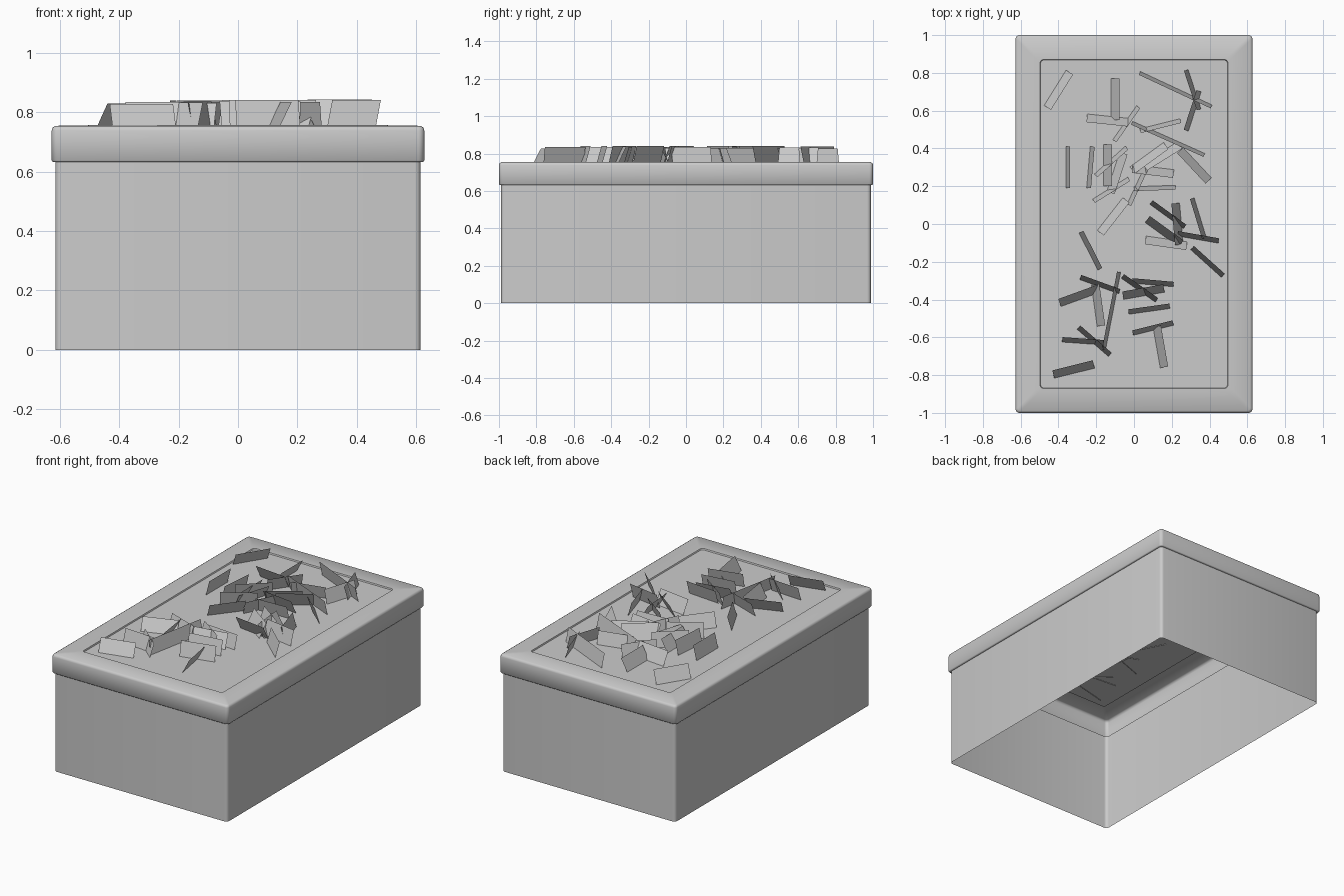
import bpy
import bmesh
import math
import random
from mathutils import Vector

random.seed(4)

default_cube = bpy.data.objects.get("Cube")
if default_cube:
    bpy.data.objects.remove(default_cube, do_unlink=True)

HALF_X, HALF_Y = 0.627, 1.0


def make_material(name, value):
    material = bpy.data.materials.new(name)
    material.use_nodes = True
    colour = (value, value, value, 1)
    material.diffuse_color = colour
    material.node_tree.nodes["Principled BSDF"].inputs["Base Color"].default_value = colour
    return material


grey = make_material("plain grey", 0.6)


def finish(name, bm):
    mesh = bpy.data.meshes.new(name)
    bm.to_mesh(mesh)
    bm.free()
    mesh.materials.append(grey)
    part = bpy.data.objects.new(name, mesh)
    bpy.context.collection.objects.link(part)
    return part


def smooth(part, degrees):
    bpy.ops.object.select_all(action="DESELECT")
    part.select_set(True)
    bpy.context.view_layer.objects.active = part
    bpy.ops.object.shade_smooth_by_angle(angle=math.radians(degrees))


def rounded_ring(bm, inset, z, radius, steps=4):
    """Rounded rectangle of vertices, counter-clockwise seen from above."""
    ring = []
    for corner, (sx, sy) in enumerate(((1, 1), (-1, 1), (-1, -1), (1, -1))):
        cx = sx * (HALF_X - inset - radius)
        cy = sy * (HALF_Y - inset - radius)
        for step in range(steps + 1):
            a = math.radians(90) * (corner + step / steps)
            ring.append(bm.verts.new((cx + radius * math.cos(a), cy + radius * math.sin(a), z)))
    return ring


def loft(name, profile, cap=False):
    """Skin a stack of rounded rectangles given as (inset, height, radius)."""
    bm = bmesh.new()
    rings = [rounded_ring(bm, *section) for section in profile]
    for low, high in zip(rings, rings[1:]):
        for i in range(len(low)):
            j = (i + 1) % len(low)
            bm.faces.new((low[i], low[j], high[j], high[i]))
    if cap:
        bm.faces.new(rings[-1])
    return finish(name, bm)


# Open-bottomed box walls
smooth(loft("box_walls", [(0.012, 0, 0.02), (0.012, 0.635, 0.02)]), 40)

# Overhanging rim with softened edges and a small inner lip
rim = [(0.012, 0.632, 0.02), (0.004, 0.632, 0.02), (0, 0.637, 0.02), (0, 0.738, 0.02),
       (0.003, 0.748, 0.018), (0.012, 0.754, 0.016), (0.13, 0.756, 0.016), (0.133, 0.748, 0.014)]
smooth(loft("rim", rim), 50)

# Flat soil bed inside the rim
loft("soil_bed", [(0.132, 0.748, 0.014)], cap=True)


def add_blades(name, blades, length, lean, side):
    """Thin leaning cards: (x, y, turn); side is the y direction they face."""
    bm = bmesh.new()
    for x, y, turn in blades:
        a = math.radians(turn)
        along = Vector((math.cos(a), math.sin(a), 0)) * length / 2 * side
        outward = Vector((-math.sin(a), math.cos(a), 0)) * lean / 2 * side
        foot = Vector((x, y, 0.745)) + outward
        tip = Vector((x, y, random.uniform(0.825, 0.843))) - outward
        bm.faces.new([bm.verts.new(p) for p in
                      (foot + along, foot - along, tip - along, tip + along)])
    finish(name, bm)


# Leaf cards leaning in towards the middle from the back
add_blades("back_broad_leaves", [
    (-.4, .71, 58), (-.1, .66, 90), (-.14, .55, -6), (-.14, .31, 90), (-.09, .27, 72),
    (-.11, .04, 52), (.08, .35, 36), (.15, .36, 32), (.1, .28, -7), (.32, .31, -47),
    (.17, -.1, -8), (.23, 0, -85)], 0.22, 0.045, 1)
add_blades("back_slim_leaves", [
    (.31, .71, -72), (-.04, .53, 55), (.14, .52, 14), (-.35, .3, 90), (-.23, .3, 85),
    (-.12, .33, 42), (-.12, .18, 32), (.02, .2, 65), (.11, .19, 2), (.34, .03, -73)],
    0.22, 0.024, 1)
add_blades("back_long_leaves", [(.22, .71, -25), (.18, .45, -24)], 0.42, 0.02, 1)

# Leaf cards leaning in towards the middle from the front
add_blades("front_broad_leaves", [
    (.16, -.04, -36), (-.29, -.38, 20), (-.19, -.43, -82), (.05, -.36, 10),
    (.14, -.65, -80), (-.32, -.77, 14)], 0.22, 0.044, -1)
add_blades("front_slim_leaves", [
    (.31, .6, 72), (.18, .05, -36), (.34, -.07, -10), (.39, -.2, -42), (-.23, -.14, -63),
    (-.18, -.32, -20), (.03, -.34, -35), (.1, -.31, -5), (.08, -.45, 8), (.1, -.55, 14),
    (-.27, -.62, -4), (-.21, -.62, -41)], 0.22, 0.027, -1)
add_blades("front_long_leaf", [(-.12, -.46, 79)], 0.42, 0.02, -1)
